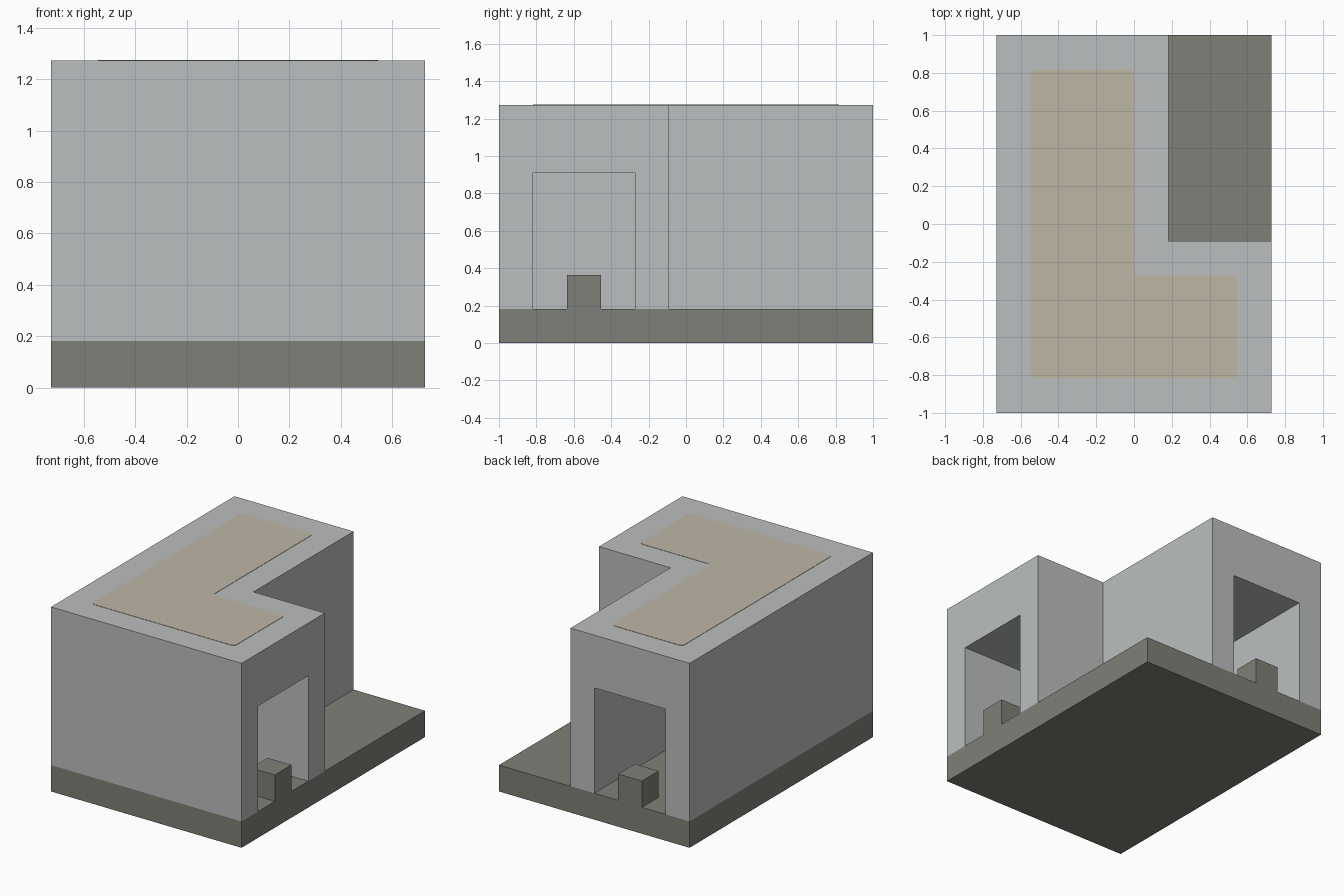
import bpy, bmesh

cube = bpy.data.objects.get("Cube")
if cube:
    bpy.data.objects.remove(cube, do_unlink=True)

U = 2 / 11                      # module that all parts are measured in
W, L, H = 4 * U, 1.0, 7 * U     # half width, half length, height
BASE = U


def material(name, rgb):
    m = bpy.data.materials.new(name)
    m.use_nodes = True
    m.diffuse_color = (*rgb, 1)
    m.node_tree.nodes["Principled BSDF"].inputs["Base Color"].default_value = (*rgb, 1)
    return m


light_grey = material("light grey", (0.50, 0.52, 0.52))
stone_grey = material("stone grey", (0.216, 0.214, 0.188))
sand = material("sand", (0.515, 0.47, 0.38))


def prism(name, outline, z0, z1, mat, rounding=0):
    """Extrude a flat outline upward, optionally rounding its corners."""
    bm = bmesh.new()
    face = bm.faces.new([bm.verts.new((x, y, z0)) for x, y in outline])
    if rounding:
        bmesh.ops.bevel(bm, geom=bm.verts[:], offset=rounding, segments=4,
                        profile=0.5, affect='VERTICES')
    top = bmesh.ops.extrude_face_region(bm, geom=bm.faces[:])["geom"]
    for v in top:
        if isinstance(v, bmesh.types.BMVert):
            v.co.z = z1
    bmesh.ops.recalc_face_normals(bm, faces=bm.faces[:])
    mesh = bpy.data.meshes.new(name)
    bm.to_mesh(mesh)
    bm.free()
    mesh.materials.append(mat)
    obj = bpy.data.objects.new(name, mesh)
    bpy.context.collection.objects.link(obj)
    return obj


def rectangle(x0, y0, x1, y1):
    return [(x0, y0), (x1, y0), (x1, y1), (x0, y1)]


def l_shape(x0, y0, x1, y1, xi, yi):
    """L outline with its inner corner at xi, yi."""
    return [(x0, y0), (x1, y0), (x1, yi), (xi, yi), (xi, y1), (x0, y1)]


# Floor slab
prism("base_slab", rectangle(-W, -L, W, L), 0, BASE, stone_grey)

# L-shaped building with a passage bending through it
building = prism("building", l_shape(-W, -L, W, L, U, -U / 2), BASE, H, light_grey)
passage = prism("passage_cutter",
                l_shape(-3 * U, -L + U, W + U, L + U, 0, -1.5 * U),
                BASE - U / 2, 5 * U, light_grey)
cut = building.modifiers.new("passage", 'BOOLEAN')
cut.operation, cut.solver, cut.object = 'DIFFERENCE', 'EXACT', passage
bpy.context.view_layer.objects.active = building
bpy.ops.object.modifier_apply(modifier=cut.name)
bpy.data.objects.remove(passage, do_unlink=True)

# Coloured panel on the roof, following the passage
prism("roof_panel", l_shape(-3 * U, -L + U, 3 * U, L - U, 0, -1.5 * U),
      H - 0.002, H + 0.002, sand, rounding=0.025)

# Small block in the middle of each doorway
prism("side_door_block", rectangle(3 * U, -3.5 * U, W, -2.5 * U), BASE, 2 * U, stone_grey)
prism("back_door_block", rectangle(-2 * U, L - U, -U, L), BASE, 2 * U, stone_grey)
